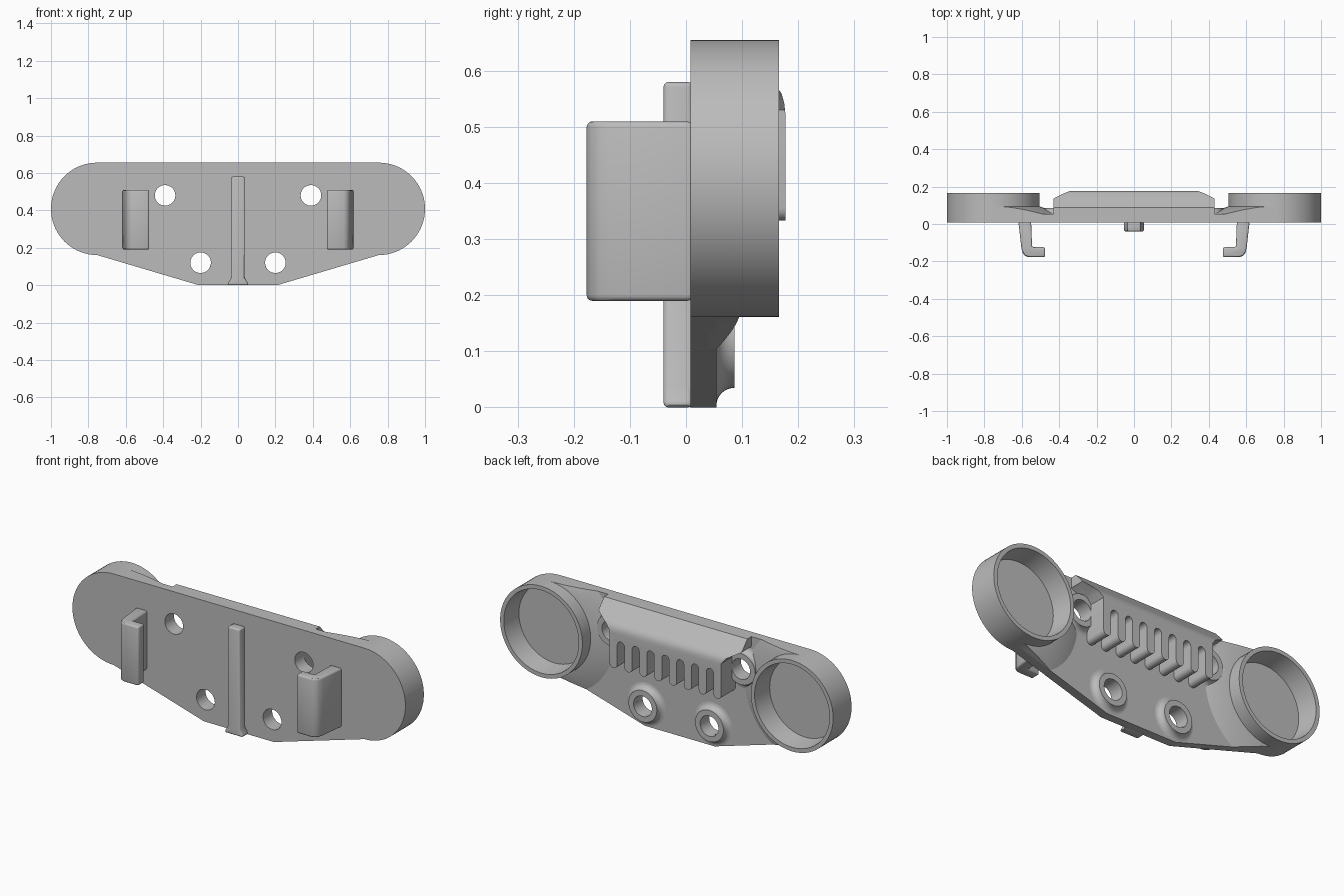
import bpy, bmesh, math

if "Cube" in bpy.data.objects:
    bpy.data.objects.remove(bpy.data.objects["Cube"], do_unlink=True)

GREY = (0.5, 0.5, 0.5, 1)
grey = bpy.data.materials.new("plain_grey")
grey.use_nodes = True
grey.diffuse_color = GREY
grey.node_tree.nodes["Principled BSDF"].inputs["Base Color"].default_value = GREY

FRONT, BACK, RIM = 0.008, 0.054, 0.166   # plate faces and cup rim in y
CUP_X, CUP_Z, CUP_R = 0.753, 0.408, 0.247
HOLES = [(s * x, z) for s in (-1, 1) for x, z in ((0.39, 0.48), (0.2, 0.12))]


def finish(name, bm):
    bmesh.ops.recalc_face_normals(bm, faces=bm.faces)
    mesh = bpy.data.meshes.new(name)
    bm.to_mesh(mesh)
    bm.free()
    mesh.materials.append(grey)
    ob = bpy.data.objects.new(name, mesh)
    bpy.context.collection.objects.link(ob)
    return ob


def prism(name, points, axis, a, b):
    """Extrude a 2D outline along the given axis from a to b."""
    place = {"x": lambda p, t: (t, p[0], p[1]),
             "y": lambda p, t: (p[0], t, p[1]),
             "z": lambda p, t: (p[0], p[1], t)}[axis]
    bm = bmesh.new()
    rings = [[bm.verts.new(place(p, t)) for p in points] for t in (a, b)]
    n = len(points)
    for i in range(n):
        j = (i + 1) % n
        bm.faces.new((rings[0][i], rings[0][j], rings[1][j], rings[1][i]))
    for ring in rings:
        bm.faces.new(ring)
    return finish(name, bm)


def ring(name, profile, cx, cz, seg=72):
    """Turn a closed (radius, y) profile around an axis along y."""
    bm = bmesh.new()
    loops = []
    for i in range(seg):
        t = math.tau * i / seg
        loops.append([bm.verts.new((cx + r * math.cos(t), y, cz + r * math.sin(t)))
                      for r, y in profile])
    n = len(profile)
    for i in range(seg):
        a, b = loops[i], loops[(i + 1) % seg]
        for k in range(n):
            m = (k + 1) % n
            bm.faces.new((a[k], a[m], b[m], b[k]))
    return finish(name, bm)


def arc(cx, cz, r, start, end, steps):
    return [(cx + r * math.cos(math.radians(start + (end - start) * i / steps)),
             cz + r * math.sin(math.radians(start + (end - start) * i / steps)))
            for i in range(steps + 1)]


def activate(ob):
    bpy.ops.object.select_all(action="DESELECT")
    ob.select_set(True)
    bpy.context.view_layer.objects.active = ob


def cut(ob, cutter, operation="DIFFERENCE"):
    activate(ob)
    mod = ob.modifiers.new("cut", "BOOLEAN")
    mod.operation, mod.object, mod.solver = operation, cutter, "EXACT"
    bpy.ops.object.modifier_apply(modifier=mod.name)


def bevel(ob, width, segments=3):
    activate(ob)
    mod = ob.modifiers.new("bevel", "BEVEL")
    mod.width, mod.segments, mod.limit_method = width, segments, "ANGLE"
    mod.angle_limit = math.radians(40)
    bpy.ops.object.modifier_apply(modifier=mod.name)


# Outline of the back plate: round ends and a tapered lower edge
outline = (arc(CUP_X, CUP_Z, CUP_R, -90, 90, 36)
           + arc(-CUP_X, CUP_Z, CUP_R, 90, 270, 36)
           + [(-0.21, 0), (0.21, 0)])
plate = prism("mounting_plate", outline, "y", FRONT, BACK)
clip_shape = prism("outline_cutter", outline, "y", -0.1, 0.3)
drills = [prism("hole_cutter", arc(x, z, 0.055, 0, 350, 35), "y", -0.1, 0.3)
          for x, z in HOLES]
parts = [plate]
drilled = [plate]

# Round cups with sloped collars that run into the plate
for s, side in ((1, "left"), (-1, "right")):
    parts.append(ring(side + "_cup", [(CUP_R, 0.05), (CUP_R, RIM), (0.225, RIM), (0.212, 0.05)],
                      s * CUP_X, CUP_Z))
    collar = ring(side + "_cup_collar",
                  [(0.235, 0.04), (0.36, 0.04), (0.36, BACK), (0.246, 0.095), (0.235, 0.095)],
                  s * CUP_X, CUP_Z)
    cut(collar, clip_shape, "INTERSECT")
    drilled.append(collar)
    parts.append(collar)

# Flared bosses around the screw holes
flare = arc(0.117, 0.086, 0.032, 270, 180, 6)
for i, (x, z) in enumerate(HOLES):
    boss = ring("screw_boss_%d" % (i + 1),
                [(0.055, 0.045), (0.117, 0.045)] + flare + [(0.055, 0.086)], x, z, 48)
    cut(boss, clip_shape, "INTERSECT")
    parts.append(boss)

for ob in drilled:
    for drill in drills:
        cut(ob, drill)

# Sloped hood whose lower edge is a comb of rounded fins
FINS, FIN_W, FIN_LOW, GAP_TOP = 8, 0.046, 0.333, 0.485
pitch = (0.67 - FIN_W) / (FINS - 1)
gap_r = (pitch - FIN_W) / 2
comb = [(0.43, 0.66), (-0.43, 0.66), (-0.43, 0.6), (-0.36, 0.56), (-0.335, 0.53)]
for i in range(FINS):
    x = -0.335 + FIN_W / 2 + i * pitch
    comb += arc(x, FIN_LOW + FIN_W / 2, FIN_W / 2, 180, 360, 8)
    if i < FINS - 1:
        comb += arc(x + pitch / 2, GAP_TOP - gap_r, gap_r, 180, 0, 8)
comb += [(0.335, 0.53), (0.36, 0.56), (0.43, 0.6)]
hood = prism("finned_hood", comb, "y", 0.0, 0.25)
section = prism("hood_section_cutter",
                [(0.045, 0.3), (0.045, 0.655), (0.088, 0.655), (0.16, 0.574),
                 (0.17, 0.56), (0.175, 0.543), (0.177, 0.525), (0.177, 0.3)],
                "x", -0.6, 0.6)
cut(hood, section, "INTERSECT")
parts.append(hood)

# Hooked clips on the front
hook = [(0.618, 0.012), (0.602, -0.13), (0.595, -0.155), (0.583, -0.17), (0.565, -0.177),
        (0.475, -0.177), (0.475, -0.124), (0.545, -0.124), (0.55, 0.012)]
for s, side in ((1, "left"), (-1, "right")):
    clip = prism(side + "_hook_clip", [(s * x, y) for x, y in hook], "z", 0.19, 0.51)
    bevel(clip, 0.01)
    parts.append(clip)

# Central rib with a flared foot
half = [(0.055, 0), (0.052, 0.012), (0.036, 0.04), (0.036, 0.58)]
rib = prism("centre_rib", half + [(-x, z) for x, z in reversed(half)], "y", -0.04, 0.012)
bevel(rib, 0.01)
parts.append(rib)

for helper in drills + [clip_shape, section]:
    bpy.data.objects.remove(helper, do_unlink=True)

for ob in parts:
    activate(ob)
    bpy.ops.object.shade_smooth_by_angle(angle=math.radians(30))
